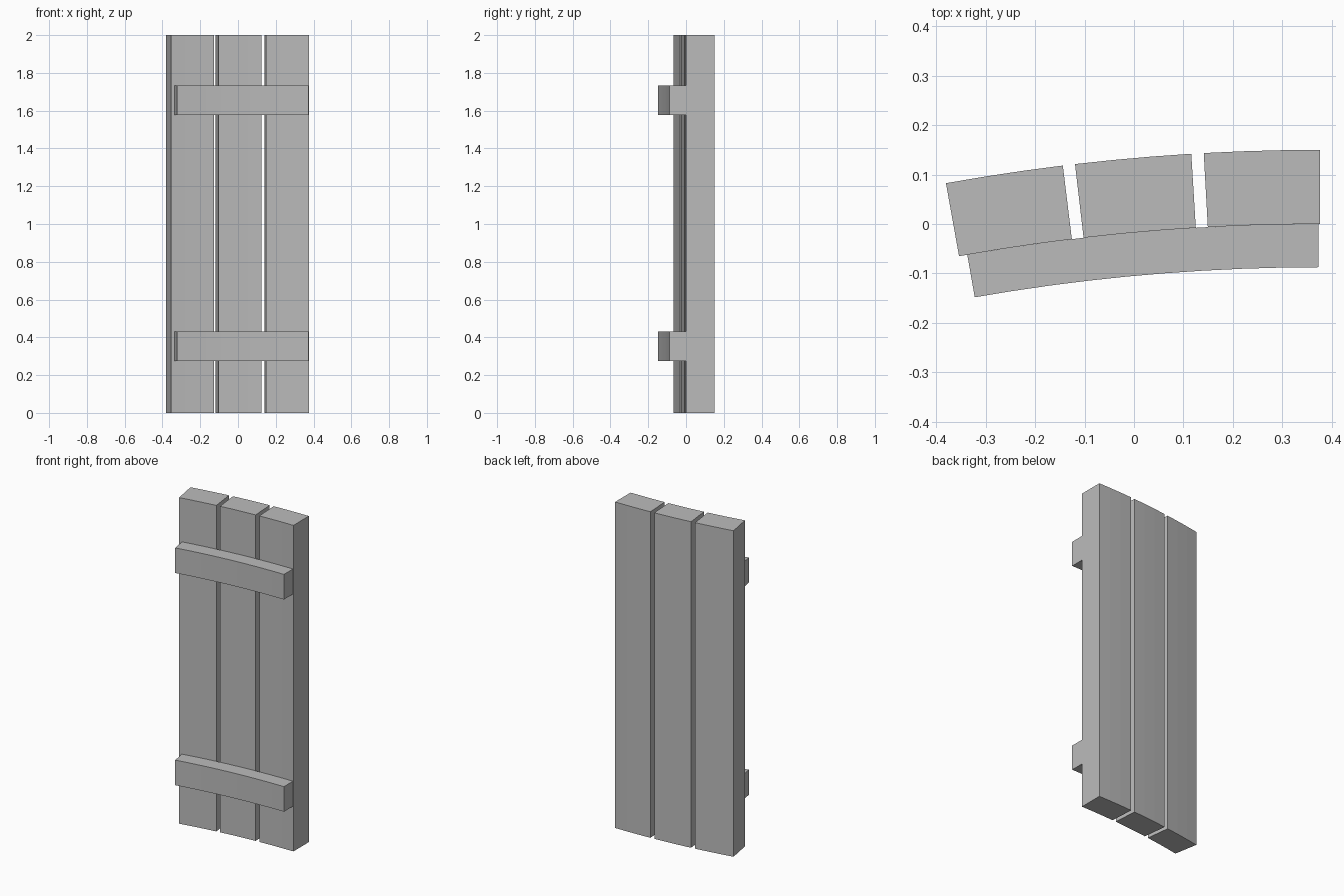
import bpy, bmesh, math

if "Cube" in bpy.data.objects:
    bpy.data.objects.remove(bpy.data.objects["Cube"])

RADIUS = 4.13            # bend radius of the face where planks meet the battens
CX, CY = 0.376, -4.13    # centre of the bend

grey = bpy.data.materials.new("plain_grey")
grey.diffuse_color = (0.5, 0.5, 0.5, 1)
grey.use_nodes = True
grey.node_tree.nodes["Principled BSDF"].inputs["Base Color"].default_value = grey.diffuse_color


def curved_board(name, a0, a1, r0, r1, z0, z1, segments):
    """Board swept along the bend from angle a0 to a1 (radians)."""
    bm = bmesh.new()
    rings = []
    for i in range(segments + 1):
        a = a0 + (a1 - a0) * i / segments
        s, c = math.sin(a), math.cos(a)
        rings.append([bm.verts.new((CX - r * s, CY + r * c, z))
                      for r, z in ((r0, z0), (r1, z0), (r1, z1), (r0, z1))])
    for p, q in zip(rings, rings[1:]):
        for k in range(4):
            n = (k + 1) % 4
            bm.faces.new((p[k], p[n], q[n], q[k]))
    bm.faces.new(rings[0])
    bm.faces.new(rings[-1])
    bmesh.ops.recalc_face_normals(bm, faces=bm.faces)
    mesh = bpy.data.meshes.new(name)
    bm.to_mesh(mesh)
    bm.free()
    mesh.materials.append(grey)
    obj = bpy.data.objects.new(name, mesh)
    bpy.context.collection.objects.link(obj)


# Three upright planks with narrow gaps
for name, a0, a1 in (("right_plank", 0.0, 0.0549),
                     ("middle_plank", 0.0608, 0.1160),
                     ("left_plank", 0.1218, 0.1777)):
    curved_board(name, a0, a1, RADIUS, RADIUS + 0.15, 0.0, 2.0, 3)

# Two cross battens on the front
for name, z0 in (("lower_batten", 0.276), ("upper_batten", 1.578)):
    curved_board(name, 0.0007, 0.1736, RADIUS - 0.0875, RADIUS, z0, z0 + 0.154, 9)
